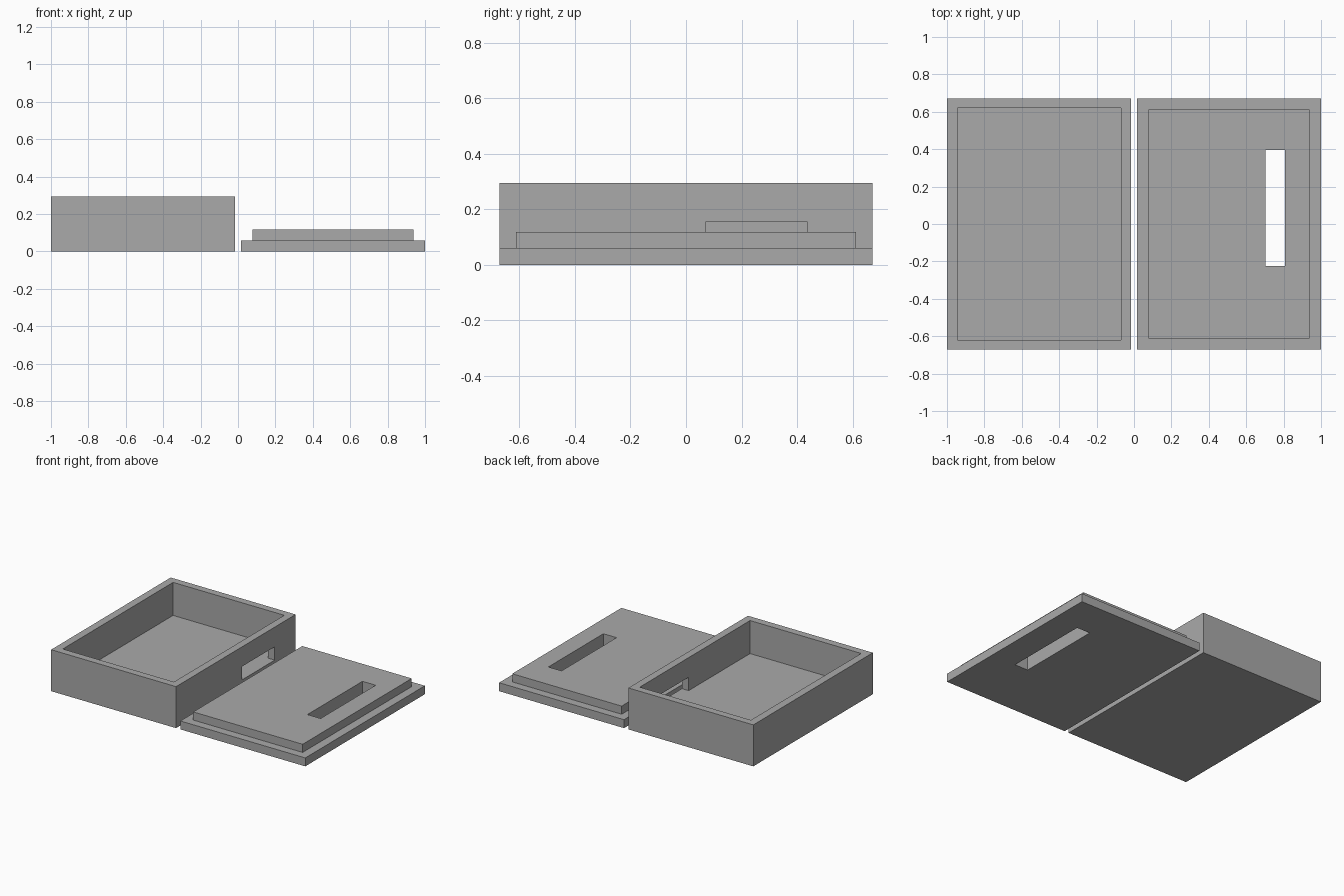
import bpy

cube = bpy.data.objects.get("Cube")
if cube:
    bpy.data.objects.remove(cube, do_unlink=True)

grey = bpy.data.materials.new("matte grey")
grey.use_nodes = True
grey.diffuse_color = (0.4, 0.4, 0.4, 1)
grey.node_tree.nodes["Principled BSDF"].inputs["Base Color"].default_value = (0.4, 0.4, 0.4, 1)


def block(name, x, y, z):
    """Box spanning the given (low, high) range on each axis."""
    spans = (x, y, z)
    bpy.ops.mesh.primitive_cube_add(size=1, location=[(a + b) / 2 for a, b in spans])
    ob = bpy.context.object
    ob.name = ob.data.name = name
    ob.scale = [b - a for a, b in spans]
    bpy.ops.object.transform_apply(location=True, rotation=False, scale=True)
    ob.data.materials.append(grey)
    return ob


def combine(target, tool, operation):
    """Apply a boolean and discard the tool."""
    mod = target.modifiers.new(tool.name, "BOOLEAN")
    mod.operation, mod.object, mod.solver = operation, tool, "EXACT"
    bpy.context.view_layer.objects.active = target
    bpy.ops.object.modifier_apply(modifier=mod.name)
    bpy.data.objects.remove(tool, do_unlink=True)


DEPTH = 0.672    # half depth of both parts
FLOOR = 0.06     # floor and lid plate thickness

# Open tray with a cable window in its left wall
tray = block("tray", (-1, -0.017), (-DEPTH, DEPTH), (0, 0.295))
combine(tray, block("tray_cavity", (-0.945, -0.07), (-0.62, 0.62), (FLOOR, 0.4)), "DIFFERENCE")
combine(tray, block("tray_window", (-0.2, 0.05), (0.07, 0.437), (FLOOR, 0.155)), "DIFFERENCE")

# Lid lying upside down: plate, raised locating panel and through slot
lid = block("lid", (0.017, 1), (-DEPTH, DEPTH), (0, FLOOR))
combine(lid, block("lid_panel", (0.077, 0.938), (-0.613, 0.613), (FLOOR / 2, 0.118)), "UNION")
combine(lid, block("lid_slot", (0.703, 0.807), (-0.224, 0.395), (-0.1, 0.3)), "DIFFERENCE")
